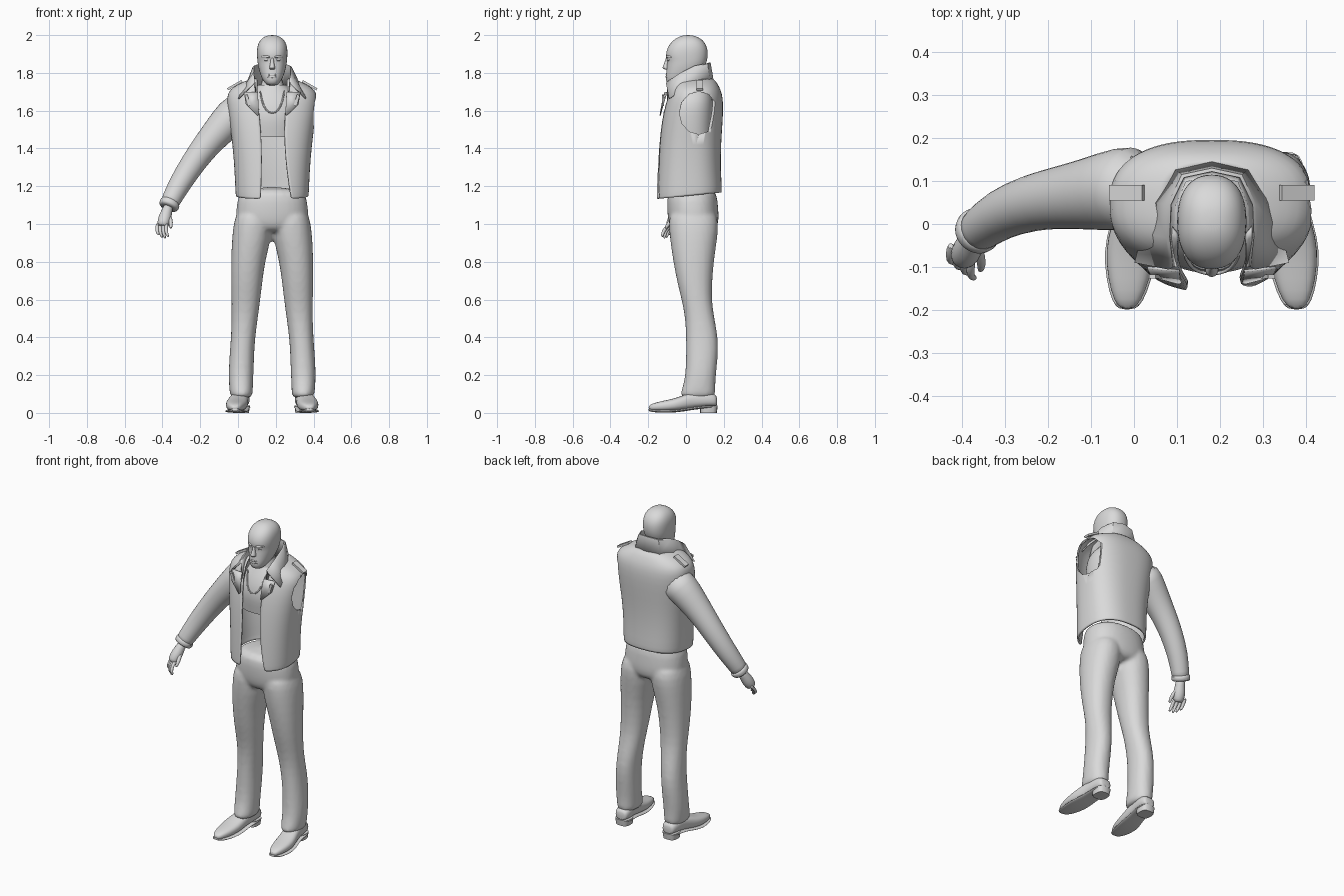
import bpy, bmesh, math
from mathutils import Vector, Matrix

MID = 0.181                      # x of the body's mirror plane
grey = bpy.data.materials.new("plain_grey")
grey.diffuse_color = (0.7, 0.7, 0.7, 1)


def power(v, n):
    return math.copysign(abs(v) ** (2 / n), v)


def oval(z, hw, yf, yb, cx=MID, n=2.3, count=24):
    """Horizontal cross-section from front y to back y."""
    cy, ry = (yf + yb) / 2, (yb - yf) / 2
    turns = [2 * math.pi * i / count for i in range(count)]
    return [Vector((cx + hw * power(math.sin(t), n), cy - ry * power(math.cos(t), n), z)) for t in turns]


def upright(y, cx, hw, z0, z1, count=16):
    """Cross-section in the xz plane, for shoes."""
    turns = [2 * math.pi * i / count for i in range(count)]
    return [Vector((cx + hw * power(math.cos(t), 2.6), y,
                    (z0 + z1) / 2 + (z1 - z0) / 2 * power(math.sin(t), 2.6))) for t in turns]


def tube(path, count=16):
    """Round sections along a path of (x, y, z, radius)."""
    pts, rows = [Vector(p[:3]) for p in path], []
    for i, p in enumerate(pts):
        d = (pts[min(i + 1, len(pts) - 1)] - pts[max(i - 1, 0)]).normalized()
        u = d.cross(Vector((0, 1, 0.01))).normalized()
        v = d.cross(u)
        rows.append([p + path[i][3] * (u * math.cos(2 * math.pi * k / count) + v * math.sin(2 * math.pi * k / count))
                     for k in range(count)])
    return rows


def loft(name, parts, closed=True, cap=True, subsurf=1, thick=0, angle=50):
    """Skin each list of rows in parts and make one object."""
    bm = bmesh.new()
    for rows in parts:
        vs = [[bm.verts.new(p) for p in r] for r in rows]
        n = len(vs[0])
        for a, b in zip(vs, vs[1:]):
            for i in range(n if closed else n - 1):
                j = (i + 1) % n
                bm.faces.new((a[i], a[j], b[j], b[i]))
        if closed and cap:
            bm.faces.new(vs[0][::-1])
            bm.faces.new(vs[-1])
    bmesh.ops.recalc_face_normals(bm, faces=bm.faces)
    return finish(name, bm, subsurf, thick, angle)


def finish(name, bm, subsurf=0, thick=0, angle=50):
    me = bpy.data.meshes.new(name)
    bm.to_mesh(me)
    bm.free()
    me.materials.append(grey)
    me.shade_smooth()
    me.set_sharp_from_angle(angle=math.radians(angle))
    ob = bpy.data.objects.new(name, me)
    bpy.context.collection.objects.link(ob)
    if subsurf:
        ob.modifiers.new("round", 'SUBSURF').levels = subsurf
        ob.modifiers["round"].render_levels = subsurf
    if thick:
        m = ob.modifiers.new("cloth", 'SOLIDIFY')
        m.thickness, m.offset = thick, -1
    return ob


def plate(name, loc, size, rot=(0, 0, 0)):
    bm = bmesh.new()
    bmesh.ops.create_cube(bm, size=1)
    for axis, a in zip("XYZ", rot):
        bmesh.ops.transform(bm, matrix=Matrix.Diagonal((*size, 1)) if axis == "X" else Matrix(), verts=bm.verts)
        bmesh.ops.rotate(bm, matrix=Matrix.Rotation(a, 3, axis), verts=bm.verts)
    bmesh.ops.translate(bm, vec=loc, verts=bm.verts)
    return finish(name, bm, angle=30)


# head, with nose, brows, eyes and lips
loft("head", [[oval(*r) for r in (
    (1.732, .022, -.085, -.03), (1.748, .042, -.106, .01), (1.78, .059, -.108, .06), (1.81, .069, -.104, .088),
    (1.84, .076, -.102, .104), (1.865, .079, -.099, .112), (1.888, .081, -.108, .116), (1.92, .082, -.104, .116),
    (1.95, .077, -.09, .107), (1.975, .064, -.066, .088), (1.992, .042, -.038, .06), (2.0, .018, -.01, .03))]])
loft("neck", [[oval(*r) for r in ((1.6, .075, -.06, .1), (1.68, .066, -.045, .09), (1.8, .06, -.045, .085))]])
loft("nose", [[oval(z, hw, yf, -.08, count=10) for z, hw, yf in (
    (1.885, .008, -.108), (1.86, .009, -.112), (1.838, .014, -.122), (1.825, .018, -.128), (1.816, .013, -.112))]])
for s in (-1, 1):
    loft("brow", [tube([(MID + s * x, y, z, r) for x, y, z, r in (
        (.01, -.104, 1.882, .006), (.035, -.098, 1.889, .008), (.06, -.07, 1.884, .005))], 8)])
    loft("eye", [tube([(MID + s * x, y, 1.868, r) for x, y, r in (
        (.019, -.096, .003), (.032, -.093, .007), (.046, -.084, .003))], 8)])
for z, r in ((1.79, .006), (1.779, .007)):
    loft("lip", [tube([(MID + x, -.104 + 8 * x * x, z, k * r) for x, k in (
        (-.028, .3), (-.012, 1), (.012, 1), (.028, .3))], 8)])

# undershirt with its round neckline
loft("undershirt", [[oval(*r) for r in (
    (1.46, .14, -.105, .14), (1.5, .145, -.11, .14), (1.57, .15, -.12, .145), (1.64, .15, -.103, .145),
    (1.69, .125, -.078, .135), (1.735, .075, -.05, .11))]], cap=False)
loft("neckline", [tube([(MID + x, y, z, .005) for x, y, z in (
    (-.065, -.066, 1.71), (-.055, -.092, 1.65), (-.035, -.111, 1.6), (0, -.117, 1.582),
    (.035, -.111, 1.6), (.055, -.092, 1.65), (.065, -.066, 1.71))], 8)])

# open jacket: z, half width, front y, back y, left and right opening, hem tilt
rows = []
for z, hw, yf, yb, left, right, tilt in (
        (1.148, .192, -.157, .188, .062, .104, .1), (1.165, .195, -.159, .191, .062, .1, .1),
        (1.28, .199, -.153, .184, .057, .08, .05), (1.42, .21, -.144, .185, .056, .066, 0),
        (1.55, .228, -.13, .195, .066, .066, 0), (1.64, .24, -.11, .198, .076, .076, 0),
        (1.695, .238, -.09, .19, .08, .08, 0), (1.728, .205, -.075, .175, .08, .08, 0),
        (1.755, .15, -.06, .16, .08, .08, 0), (1.77, .105, -.05, .14, .08, .08, 0)):
    n, cols, row = 2.5, 40, []
    t0, t1 = math.asin((right / hw) ** (n / 2)), 2 * math.pi - math.asin((left / hw) ** (n / 2))
    for i in range(cols + 1):
        t = t0 + (t1 - t0) * i / cols
        y = (yf + yb) / 2 - (yb - yf) / 2 * power(math.cos(t), n)
        row.append(Vector((MID + hw * power(math.sin(t), n), y, z + tilt * y)))
    rows.append(row)
jacket = loft("jacket", [rows], closed=False, thick=.01)

# empty armhole on one side
hole = [[Vector((x, .067 + .102 * math.cos(i * math.pi / 6), 1.588 + .113 * math.sin(i * math.pi / 6)))
         for i in range(12)] for x in (.368, .6)]
cutter = loft("armhole_cutter", [hole], subsurf=0, angle=30)
cutter.hide_render = True
cutter.display_type = 'WIRE'
cut = jacket.modifiers.new("armhole", 'BOOLEAN')
cut.operation, cut.object, cut.solver = 'DIFFERENCE', cutter, 'EXACT'

# folded collar: neck edge, standing rim, falling edge with points
half = (((0, .112, 1.74), (.06, .098, 1.74), (.085, .04, 1.73), (.086, -.04, 1.69), (.078, -.1, 1.63)),
        ((0, .122, 1.855), (.065, .108, 1.85), (.095, .045, 1.838), (.098, -.03, 1.80), (.09, -.1, 1.755)),
        ((0, .13, 1.855), (.07, .115, 1.848), (.103, .045, 1.832), (.106, -.032, 1.793), (.1, -.106, 1.745)),
        ((0, .145, 1.77), (.085, .126, 1.765), (.137, .05, 1.745), (.162, -.02, 1.712), (.18, -.09, 1.665)))
loft("collar", [[[Vector((MID - x, y, z)) for x, y, z in r[:0:-1]] + [Vector((MID + x, y, z)) for x, y, z in r]
                 for r in half]], closed=False, subsurf=0, thick=.006, angle=35)

for s in (-1, 1):
    # lapels below the collar, front edges, shoulder straps and buckle tabs
    loft("lapel", [[[Vector((MID + s * x, y, z)) for x, y, z in r] for r in (
        ((.076, -.112, 1.70), (.15, -.104, 1.70)), ((.074, -.126, 1.655), (.14, -.124, 1.635)),
        ((.07, -.138, 1.58), (.078, -.14, 1.575)))]], closed=False, subsurf=0, thick=.006)
    plate("shoulder_strap", (MID + s * .198, .073, 1.735), (.088, .036, .012), (0, s * .52, 0))
    plate("collar_tab", (MID + s * .13, -.122, 1.655), (.016, .01, .06), (0, s * .3, 0))

# sleeve and cuff
loft("sleeve", [tube([(.03, .085, 1.615, .1), (-.03, .082, 1.572, .1), (-.1, .07, 1.495, .086), (-.17, .062, 1.415, .074),
                      (-.24, .05, 1.32, .067), (-.31, .024, 1.21, .06), (-.355, -.01, 1.125, .052),
                      (-.367, -.02, 1.095, .05)])])
loft("cuff", [tube([(-.355, -.008, 1.12, .05), (-.36, -.012, 1.112, .057), (-.368, -.022, 1.092, .055),
                    (-.371, -.025, 1.085, .045)])])

# hand: palm, four fingers and thumb
loft("palm", [tube([(-.365, -.02, 1.1, .028), (-.376, -.037, 1.07, .028), (-.386, -.056, 1.035, .037),
                    (-.396, -.075, 1.0, .034), (-.4, -.085, .985, .025)], 12)])
for i, drop in enumerate((.93, .92, .925, .945)):
    x, y = -.376 - .016 * i, -.1 + .012 * i
    loft("finger", [tube([(x, y + .02, 1.005, .011), (x - .006, y - .012, .975, .0105),
                          (x - .002, y - .024, .95, .0095), (x + .008, y - .026, drop, .006)], 8)])
loft("thumb", [tube([(-.37, -.045, 1.05, .014), (-.357, -.075, 1.02, .013), (-.354, -.097, .995, .011),
                     (-.358, -.11, .975, .007)], 8)])

# trousers: pelvis and two legs fused together
pelvis = [oval(*r) for r in ((1.2, .17, -.095, .16), (1.12, .186, -.102, .168), (1.05, .195, -.1, .175),
                             (.99, .19, -.09, .172), (.95, .13, -.06, .14))]
legs = [[oval(z, hw, yf, yb, MID + s * dx, 2.2) for z, dx, hw, yf, yb in (
    (1.08, .09, .098, -.09, .16), (1.0, .102, .103, -.092, .174), (.92, .11, .104, -.086, .166),
    (.8, .128, .09, -.068, .147), (.68, .135, .082, -.045, .138), (.58, .14, .075, -.018, .137),
    (.48, .147, .068, -.002, .155), (.38, .156, .064, 0, .173), (.28, .162, .066, 0, .168),
    (.18, .166, .066, -.005, .156), (.11, .164, .061, -.027, .155), (.075, .163, .06, -.035, .157))] for s in (-1, 1)]
trousers = loft("trousers", [pelvis] + legs)
fuse = trousers.modifiers.new("fuse", 'REMESH')
fuse.mode, fuse.voxel_size, fuse.use_smooth_shade = 'VOXEL', .011, True
soften = trousers.modifiers.new("soften", 'SMOOTH')
soften.factor, soften.iterations = .5, 4

# shoes: y, x offset, half width, underside, top
last = ((-.198, .197, .014, .018, .036), (-.18, .196, .032, .012, .05), (-.13, .193, .049, .008, .063),
        (-.06, .189, .06, .009, .076), (0, .18, .054, .017, .1), (.05, .172, .047, .026, .115),
        (.11, .166, .05, .032, .115), (.155, .164, .042, .034, .1), (.165, .164, .03, .036, .085))
for s in (-1, 1):
    loft("shoe", [[upright(y, MID + s * dx, hw, z0, z1) for y, dx, hw, z0, z1 in last]])
    loft("sole", [[upright(y - .002, MID + s * dx, hw + .005, z0 - .008, z0 + .007, 12)
                   for y, dx, hw, z0, z1 in last]])
    loft("heel", [[oval(z, hw, .075, yb, MID + s * .165, 3, 16) for z, hw, yb in (
        (0, .042, .163), (.038, .047, .168))]], subsurf=0)
